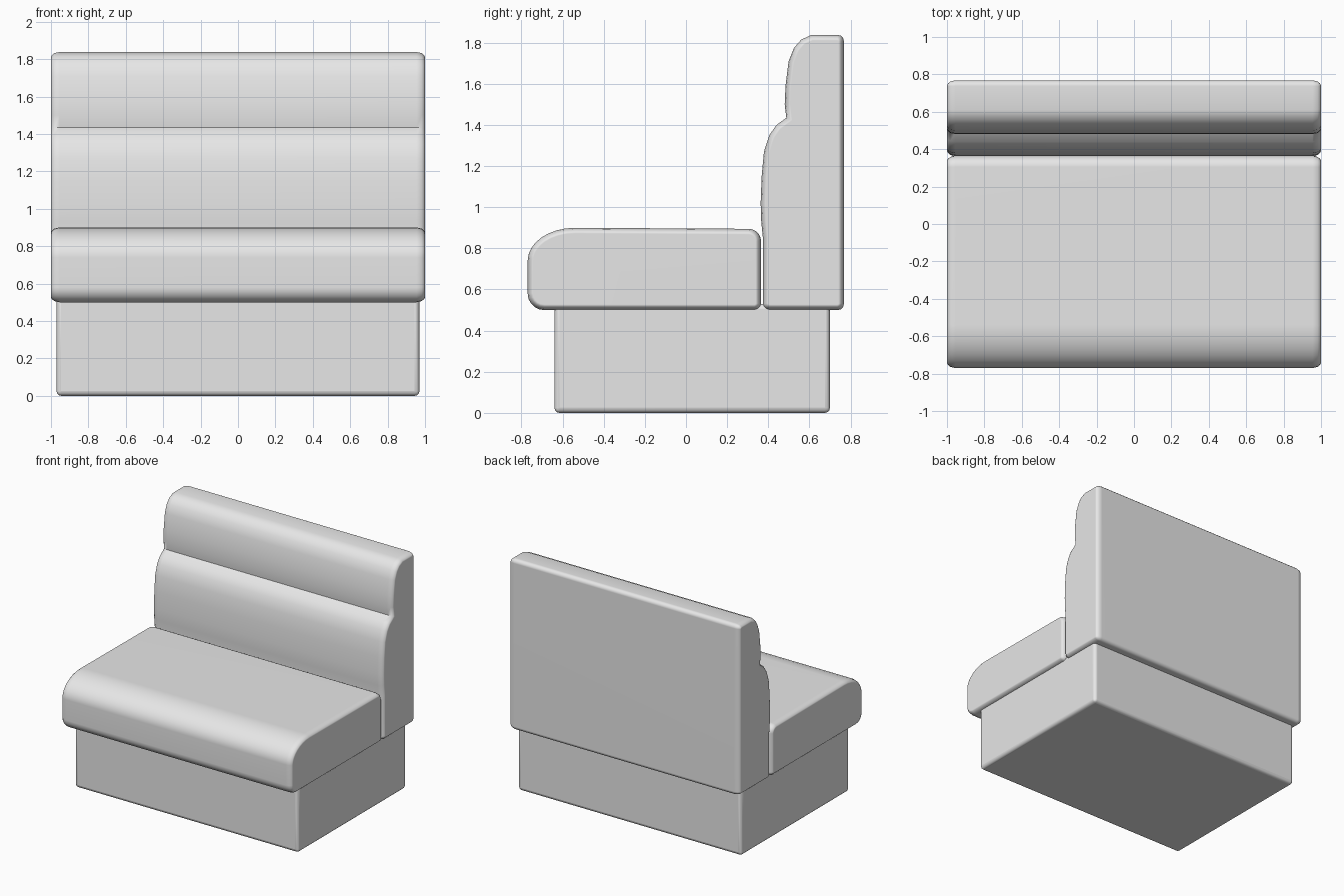
import bpy, bmesh, math
from mathutils import Vector

if "Cube" in bpy.data.objects:
    bpy.data.objects.remove(bpy.data.objects["Cube"])

grey = bpy.data.materials.new("plain_grey")
grey.diffuse_color = (0.8, 0.8, 0.8, 1)
grey.use_nodes = True
grey.node_tree.nodes["Principled BSDF"].inputs["Base Color"].default_value = grey.diffuse_color


def arc(cy, cz, ry, rz, start, n):
    """Quarter turn, clockwise in the (y, z) plane."""
    pts = []
    for i in range(n + 1):
        a = math.radians(start - 90 * i / n)
        pts.append((cy + ry * math.cos(a), cz + rz * math.sin(a)))
    return pts


def inset(profile, d):
    """Move a clockwise outline inwards by d with mitred corners."""
    pts = [Vector(p) for p in profile]
    out = []
    for i, p in enumerate(pts):
        e1 = (p - pts[i - 1]).normalized()
        e2 = (pts[(i + 1) % len(pts)] - p).normalized()
        n1, n2 = Vector((e1.y, -e1.x)), Vector((e2.y, -e2.x))
        out.append(p + (n1 + n2) * d / (1 + n1.dot(n2)))
    return out


def finish(obj):
    obj.data.materials.append(grey)
    bpy.ops.object.select_all(action='DESELECT')
    obj.select_set(True)
    bpy.context.view_layer.objects.active = obj
    bpy.ops.object.shade_smooth_by_angle(angle=math.radians(50))
    mod = obj.modifiers.new("weighted_normals", 'WEIGHTED_NORMAL')
    mod.keep_sharp = True


def cushion(name, profile, half):
    """Sweep an outline along x, with softly rounded ends."""
    ends = [(half, 0.027), (half - 0.005, 0.017),
            (half - 0.018, 0.006), (half - 0.045, 0)]
    rings = [(-x, d) for x, d in ends] + ends[::-1]
    bm = bmesh.new()
    loops = [[bm.verts.new((x, p.x, p.y)) for p in inset(profile, d)]
             for x, d in rings]
    n = len(profile)
    for a, b in zip(loops, loops[1:]):
        for i in range(n):
            j = (i + 1) % n
            bm.faces.new((a[i], a[j], b[j], b[i]))
    bm.faces.new(loops[0])
    bm.faces.new(loops[-1])
    bmesh.ops.recalc_face_normals(bm, faces=bm.faces)
    mesh = bpy.data.meshes.new(name)
    bm.to_mesh(mesh)
    bm.free()
    obj = bpy.data.objects.new(name, mesh)
    bpy.context.collection.objects.link(obj)
    finish(obj)


# Seat cushion with a broad rounded front
seat = (arc(-0.69, 0.58, 0.08, 0.08, 270, 5)
        + arc(-0.54, 0.74, 0.23, 0.16, 180, 8)
        + arc(0.305, 0.835, 0.06, 0.06, 90, 5)
        + arc(0.335, 0.53, 0.03, 0.03, 0, 3))
cushion("seat_cushion", seat, 1.0)

# Backrest with two padded bulges
bulges = [(0.374, 0.85), (0.366, 0.93), (0.363, 1.02), (0.368, 1.15),
          (0.379, 1.27), (0.405, 1.35), (0.44, 1.40), (0.488, 1.435),
          (0.480, 1.50), (0.484, 1.59), (0.499, 1.71), (0.525, 1.775),
          (0.56, 1.815), (0.61, 1.838)]
back = (arc(0.404, 0.53, 0.03, 0.03, 270, 3) + bulges
        + arc(0.738, 1.808, 0.03, 0.03, 90, 3)
        + arc(0.738, 0.53, 0.03, 0.03, 0, 3))
cushion("backrest", back, 1.0)

# Plinth, its top tucked into the cushions
bpy.ops.mesh.primitive_cube_add(size=1, location=(0, 0.03, 0.265))
plinth = bpy.context.object
plinth.name = "plinth"
plinth.scale = (1.94, 1.34, 0.53)
bpy.ops.object.transform_apply(location=False, rotation=False, scale=True)
bevel = plinth.modifiers.new("soft_edges", 'BEVEL')
bevel.width = 0.025
bevel.segments = 3
finish(plinth)
